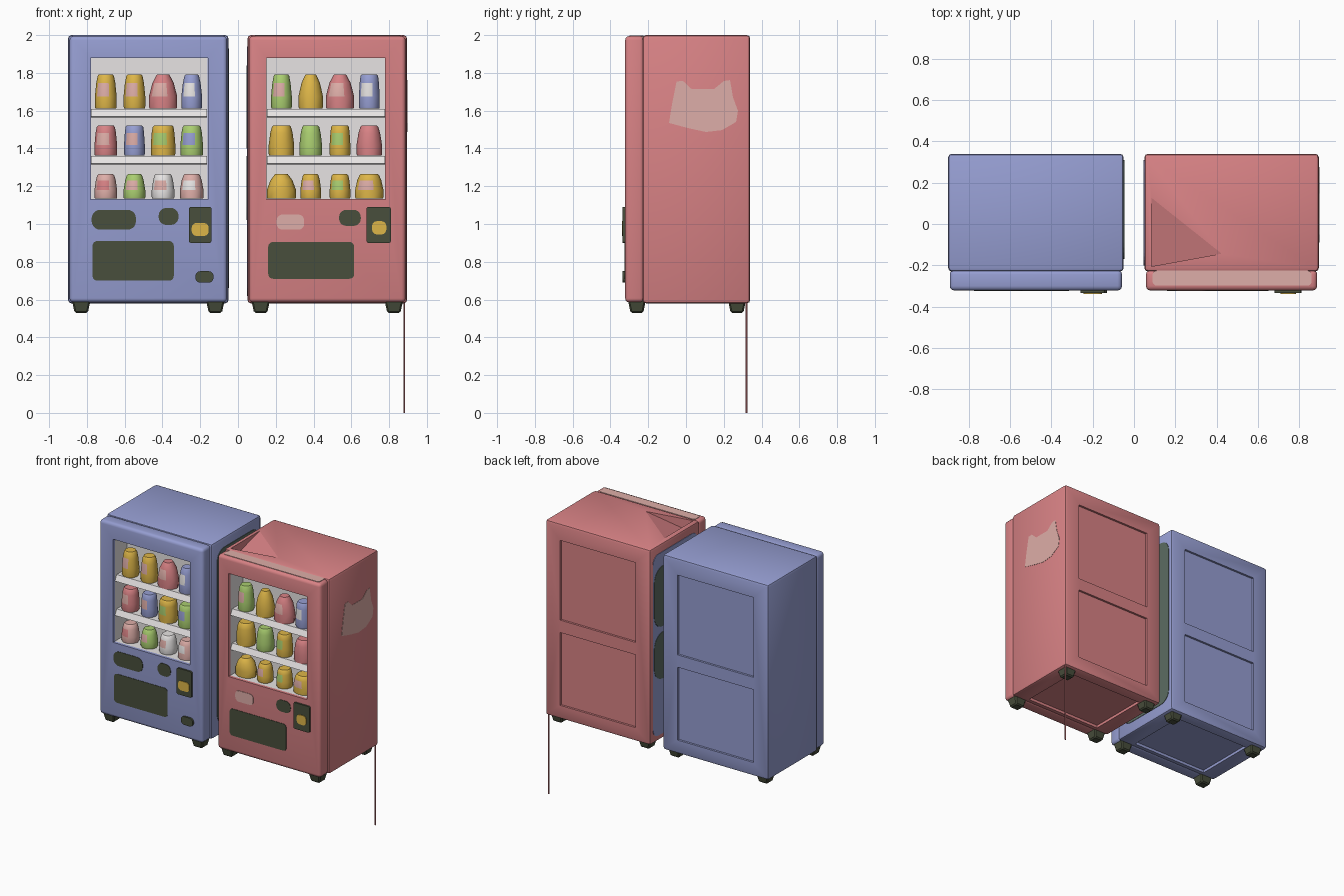
import bpy, bmesh, math
from mathutils import Vector

if "Cube" in bpy.data.objects:
    bpy.data.objects.remove(bpy.data.objects["Cube"])


def material(name, r, g, b):
    m = bpy.data.materials.new(name)
    lin = [((c / 255 + 0.055) / 1.055) ** 2.4 for c in (r, g, b)]
    m.diffuse_color = (*lin, 1)
    m.use_nodes = True
    m.node_tree.nodes["Principled BSDF"].inputs["Base Color"].default_value = m.diffuse_color
    return m


BLUE = material("periwinkle_blue", 150, 158, 210)
RED = material("soft_red", 216, 130, 133)
YELLOW = material("mustard_yellow", 222, 182, 72)
GREEN = material("lime_green", 170, 206, 112)
DARK = material("dark_olive", 72, 78, 60)
WHITE = material("off_white", 234, 231, 230)
PINK = material("pale_pink", 222, 174, 168)
GREY = material("grey_green", 92, 108, 98)


def make(name, bm, *mats, smooth=None):
    bmesh.ops.recalc_face_normals(bm, faces=bm.faces)
    me = bpy.data.meshes.new(name)
    bm.to_mesh(me)
    bm.free()
    ob = bpy.data.objects.new(name, me)
    bpy.context.collection.objects.link(ob)
    for m in mats:
        me.materials.append(m)
    if smooth:
        shade(ob, smooth)
    return ob


def shade(ob, angle):
    bpy.ops.object.select_all(action='DESELECT')
    ob.select_set(True)
    bpy.context.view_layer.objects.active = ob
    bpy.ops.object.shade_smooth_by_angle(angle=math.radians(angle))


def box(name, lo, hi, mat, bevel=0.0, segs=2, taper=1.0):
    bm = bmesh.new()
    bmesh.ops.create_cube(bm, size=1)
    for v in bm.verts:
        k = taper if v.co.z < 0 else 1
        v.co = Vector([(lo[i] + hi[i]) / 2 + v.co[i] * (hi[i] - lo[i]) * (k if i < 2 else 1)
                       for i in range(3)])
    if bevel:
        bmesh.ops.bevel(bm, geom=bm.edges[:], offset=bevel, segments=segs, profile=0.5, affect='EDGES')
    return make(name, bm, mat)


def prism(name, pts, axis, a, b, mat):
    """Extrude a 2D outline along an axis from a to b."""
    put = {'x': lambda u, v, t: (t, u, v), 'y': lambda u, v, t: (u, t, v),
           'z': lambda u, v, t: (u, v, t)}[axis]
    bm = bmesh.new()
    lo = [bm.verts.new(put(u, v, a)) for u, v in pts]
    hi = [bm.verts.new(put(u, v, b)) for u, v in pts]
    bm.faces.new(lo)
    bm.faces.new(hi)
    n = len(pts)
    for i in range(n):
        j = (i + 1) % n
        bm.faces.new((lo[i], lo[j], hi[j], hi[i]))
    return make(name, bm, mat)


def rounded(u0, u1, v0, v1, r, n=5):
    pts = []
    for k, (cu, cv) in enumerate([(u1 - r, v1 - r), (u0 + r, v1 - r), (u0 + r, v0 + r), (u1 - r, v0 + r)]):
        for i in range(n + 1):
            a = math.pi / 2 * (k + i / n)
            pts.append((cu + r * math.cos(a), cv + r * math.sin(a)))
    return pts


def cut(ob, cutter):
    cutter.hide_render = True
    mod = ob.modifiers.new("cut", 'BOOLEAN')
    mod.operation = 'DIFFERENCE'
    mod.solver = 'EXACT'
    mod.object = cutter
    bpy.ops.object.select_all(action='DESELECT')
    ob.select_set(True)
    bpy.context.view_layer.objects.active = ob
    bpy.ops.object.modifier_apply(modifier=mod.name)


def can(name, x, z, w, h, top, mat, label):
    """Tapered can with an optional coloured label on the front."""
    n, bm, rings = 10, bmesh.new(), []
    for f, k in [(0, 0.96), (0.06, 1), (0.35, 1), (0.75, 0.5 + top / 2), (0.95, top), (1, top * 0.85)]:
        r = w / 2 * k
        rings.append([bm.verts.new((x + r * math.cos(2 * math.pi * i / n),
                                    -0.235 + min(r, 0.06) * math.sin(2 * math.pi * i / n),
                                    z + h * f)) for i in range(n)])
    bm.faces.new(rings[0])
    bm.faces.new(rings[-1])
    for k in range(5):
        for i in range(n):
            j = (i + 1) % n
            f = bm.faces.new((rings[k][i], rings[k][j], rings[k + 1][j], rings[k + 1][i]))
            if label and k == 2 and i in (6, 7):
                f.material_index = 1
    make(name, bm, mat, label or mat, smooth=40)


def machine(tag, x0, x1, mat, win, cans):
    wx0, wx1, wz0, wz1 = *win, 1.13, 1.88
    # cabinet and door
    body = box(tag + "_cabinet", (x0, -0.23, 0.58), (x1, 0.34, 2.0), mat, 0.018)
    door = box(tag + "_door", (x0 + 0.008, -0.322, 0.585), (x1 - 0.008, -0.222, 1.995), mat, 0.022, 3)
    hole = box(tag + "_window_cutter", (wx0, -0.5, wz0), (wx1, -0.16, wz1), mat)
    cut(body, hole)
    cut(door, hole)
    bpy.data.objects.remove(hole)
    # shallow back panels and underside recess
    for lo, hi in [((x0 + 0.12, 0.325, 1.30), (x1 - 0.12, 0.5, 1.88)),
                   ((x0 + 0.12, 0.325, 0.68), (x1 - 0.12, 0.5, 1.21)),
                   ((x0 + 0.12, -0.19, 0.4), (x1 - 0.12, 0.26, 0.60))]:
        c = box(tag + "_panel_cutter", lo, hi, mat)
        cut(body, c)
        bpy.data.objects.remove(c)
    # white open-fronted display liner
    bm = bmesh.new()
    bmesh.ops.create_cube(bm, size=1)
    e = 0.002
    for v in bm.verts:
        v.co = (wx0 + e if v.co.x < 0 else wx1 - e, -0.305 if v.co.y < 0 else -0.162,
                wz0 + e if v.co.z < 0 else wz1 - e)
    bmesh.ops.delete(bm, geom=[f for f in bm.faces if f.calc_center_median().y < -0.3], context='FACES_ONLY')
    liner = make(tag + "_display_liner", bm, WHITE)
    if any(p.normal.y > 0.5 for p in liner.data.polygons):
        liner.data.flip_normals()
    # shelves with sloping price rails
    for i, z in enumerate((1.36, 1.61)):
        prism(f"{tag}_shelf_{i}", [(-0.163, z), (-0.285, z), (-0.305, z - 0.04), (-0.29, z - 0.045),
                                   (-0.163, z - 0.02)], 'x', wx0 + 0.003, wx1 - 0.003, WHITE)
    # rows of cans
    for row, (z, h) in enumerate([(1.612, 0.18), (1.362, 0.16), (1.134, 0.13)]):
        for col in range(4):
            colour, label, w, top = cans[row][col]
            x = wx0 + 0.08 + col * (wx1 - wx0 - 0.165) / 3
            can(f"{tag}_can_{row}_{col}", x, z, w, h, top, colour, label)
    # feet
    for i, fx in enumerate((x0 + 0.07, x1 - 0.07)):
        for j, fy in enumerate((-0.26, 0.27)):
            box(f"{tag}_foot_{i}_{j}", (fx - 0.05, fy - 0.048, 0.53), (fx + 0.05, fy + 0.048, 0.60),
                DARK, 0.008, 1, taper=0.7)
    shade(body, 35)
    shade(door, 35)


def front_plate(name, x0, x1, z0, z1, r, mat, y=-0.325, back=-0.318):
    prism(name, rounded(x0, x1, z0, z1, r), 'y', y, back, mat)


Y, G, R, B, W, P = YELLOW, GREEN, RED, BLUE, WHITE, PINK
machine("blue", -0.90, -0.05, BLUE, (-0.78, -0.16), [
    [(Y, P, .115, .75), (Y, P, .115, .75), (R, P, .15, .5), (B, W, .11, .7)],
    [(R, P, .12, .8), (B, P, .11, .85), (Y, G, .13, .85), (G, B, .12, .8)],
    [(P, R, .12, .75), (G, P, .115, .7), (W, P, .12, .75), (P, W, .125, .7)]])
machine("red", 0.05, 0.895, RED, (0.15, 0.78), [
    [(G, P, .11, .75), (Y, None, .13, .5), (R, P, .15, .5), (B, W, .11, .85)],
    [(Y, None, .135, .75), (G, None, .12, .75), (Y, G, .11, .85), (R, None, .135, .7)],
    [(Y, None, .155, .5), (Y, P, .11, .75), (Y, G, .11, .8), (Y, P, .15, .7)]])

# blue control panel
front_plate("blue_button_panel", -0.775, -0.54, 0.97, 1.075, 0.045, DARK)
front_plate("blue_card_reader", -0.42, -0.315, 0.995, 1.085, 0.04, DARK)
front_plate("blue_delivery_flap", -0.77, -0.34, 0.70, 0.91, 0.025, DARK)
front_plate("blue_coin_return", -0.225, -0.13, 0.69, 0.75, 0.025, DARK, -0.335)
front_plate("blue_coin_box", -0.26, -0.14, 0.90, 1.09, 0.012, DARK, -0.335)
front_plate("blue_coin_slot", -0.245, -0.155, 0.937, 1.005, 0.025, YELLOW, -0.34, -0.333)
# red control panel
front_plate("red_button_panel", 0.205, 0.35, 0.97, 1.05, 0.03, PINK)
front_plate("red_card_reader", 0.535, 0.65, 0.99, 1.075, 0.038, DARK)
front_plate("red_delivery_flap", 0.16, 0.615, 0.71, 0.905, 0.025, DARK)
front_plate("red_coin_box", 0.68, 0.81, 0.90, 1.09, 0.012, DARK, -0.335)
front_plate("red_coin_slot", 0.71, 0.785, 0.945, 1.015, 0.025, YELLOW, -0.34, -0.333)

# pale eared decal on the right side and pale strip on the door top
eared = [(-.09, 1.535), (-.074, 1.635), (-.05, 1.755), (-.016, 1.757), (.03, 1.714), (.148, 1.714),
         (.20, 1.757), (.233, 1.762), (.249, 1.67), (.275, 1.6), (.265, 1.54), (.19, 1.497),
         (.106, 1.487), (.01, 1.508)]
prism("side_decal", eared, 'x', 0.892, 0.897, PINK)
prism("red_door_top_strip", rounded(0.09, 0.86, -0.298, -0.226, 0.02), 'z', 1.99, 1.998, PINK)

# painted patches on the facing inner sides
prism("blue_inner_patch", rounded(-0.17, 0.31, 0.66, 1.93, 0.08), 'x', -0.053, -0.047, GREY)
prism("red_inner_patch", rounded(-0.2, 0.31, 0.62, 1.94, 0.06), 'x', 0.047, 0.053, BLUE)
for i, (z0, z1) in enumerate([(1.02, 1.36), (1.40, 1.84)]):
    prism(f"red_inner_spot_{i}", rounded(-0.1, 0.3, z0, z1, 0.1), 'x', 0.045, 0.049, GREY)

# dent in the top of the red cabinet
bm = bmesh.new()
for co in [(.085, -.205, 2.02), (.085, .2, 2.02), (.50, -.13, 2.02), (.085, -.205, 1.91)]:
    bm.verts.new(co)
bmesh.ops.convex_hull(bm, input=bm.verts[:])
dent = make("dent_cutter", bm, RED)
cut(bpy.data.objects["red_cabinet"], dent)
bpy.data.objects.remove(dent)

# thin trailing cable
prism("power_cable", [(0.88 + 0.005 * math.cos(a * math.pi / 3), 0.32 + 0.005 * math.sin(a * math.pi / 3))
                      for a in range(6)], 'z', 0.0, 0.6, RED)
